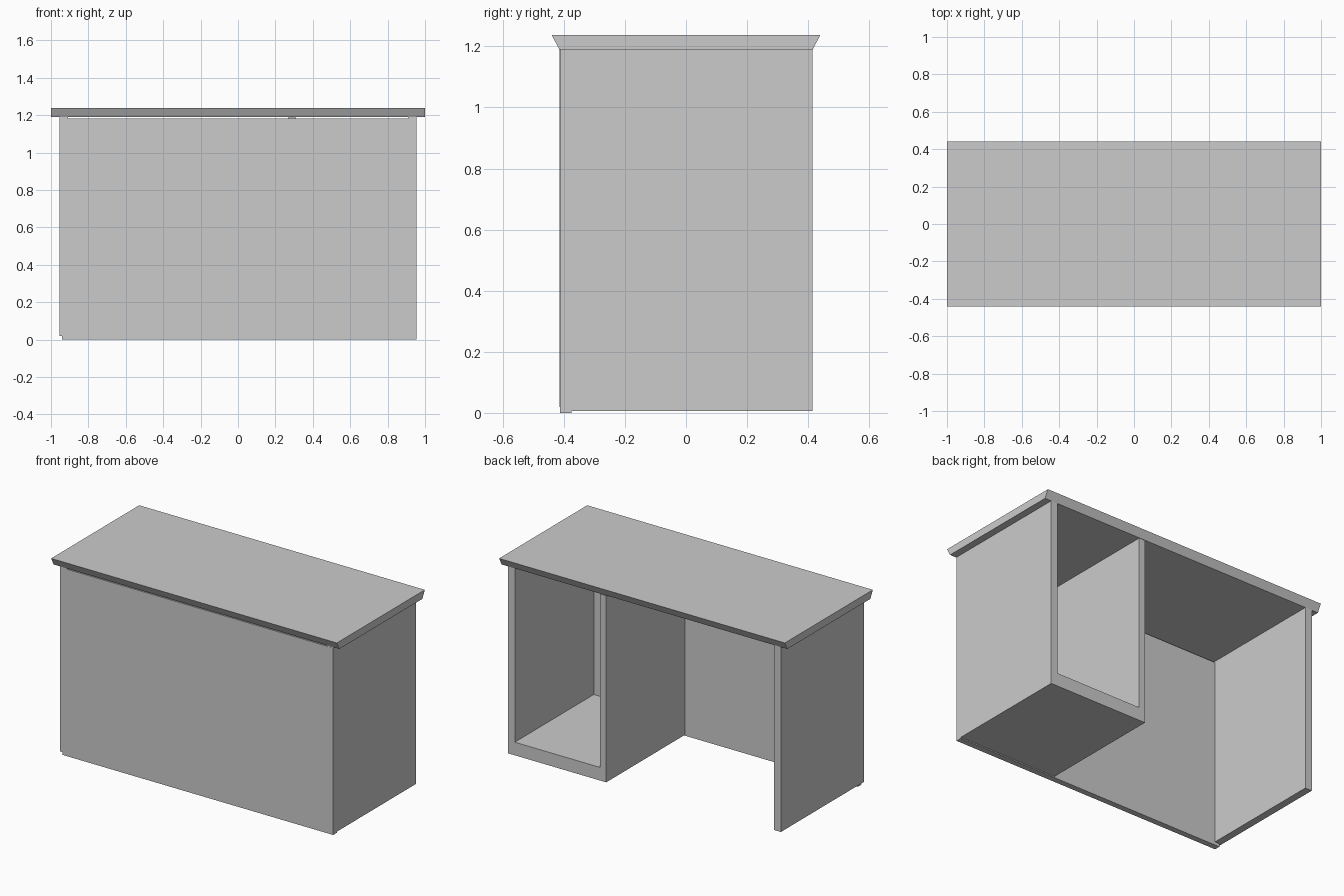
import bpy, bmesh

if "Cube" in bpy.data.objects:
    bpy.data.objects.remove(bpy.data.objects["Cube"])


def prism(name, profile, x0, x1):
    """Extrude a (y, z) outline along x."""
    bm = bmesh.new()
    face = bm.faces.new([bm.verts.new((x0, y, z)) for y, z in profile])
    ext = bmesh.ops.extrude_face_region(bm, geom=[face])
    verts = [v for v in ext["geom"] if isinstance(v, bmesh.types.BMVert)]
    bmesh.ops.translate(bm, verts=verts, vec=(x1 - x0, 0, 0))
    bmesh.ops.recalc_face_normals(bm, faces=bm.faces)
    mesh = bpy.data.meshes.new(name)
    bm.to_mesh(mesh)
    bm.free()
    obj = bpy.data.objects.new(name, mesh)
    bpy.context.collection.objects.link(obj)
    return obj


def board(name, x, y, z):
    return prism(name, [(y[0], z[0]), (y[1], z[0]), (y[1], z[1]), (y[0], z[1])], *x)


OUT, IN = 0.955, 0.908          # side panel outer and inner x
FRONT, BACK = -0.415, 0.415     # carcass depth
INNER_FRONT = -0.375            # rear face of the front panel
TOP = 1.19                      # underside of the worktop

# Worktop with flared front and back edges
prism("worktop", [(FRONT, TOP), (BACK, TOP), (0.44, 1.238), (-0.44, 1.238)], -1, 1)

# Side panels
board("left_panel", (-OUT, -IN), (FRONT, BACK), (0.02, TOP))
board("right_panel", (IN, OUT), (-0.411, BACK), (0.007, TOP))

# Front panel, slightly recessed and stopping just short of the worktop
board("front_panel", (-0.94, OUT), (-0.412, INNER_FRONT), (0, 1.183))

# Open compartment on the right: floor and divider
board("compartment_floor", (0.268, IN), (INNER_FRONT, BACK), (0.007, 0.09))
board("divider", (0.268, 0.31), (INNER_FRONT, BACK), (0.09, 1.188))
